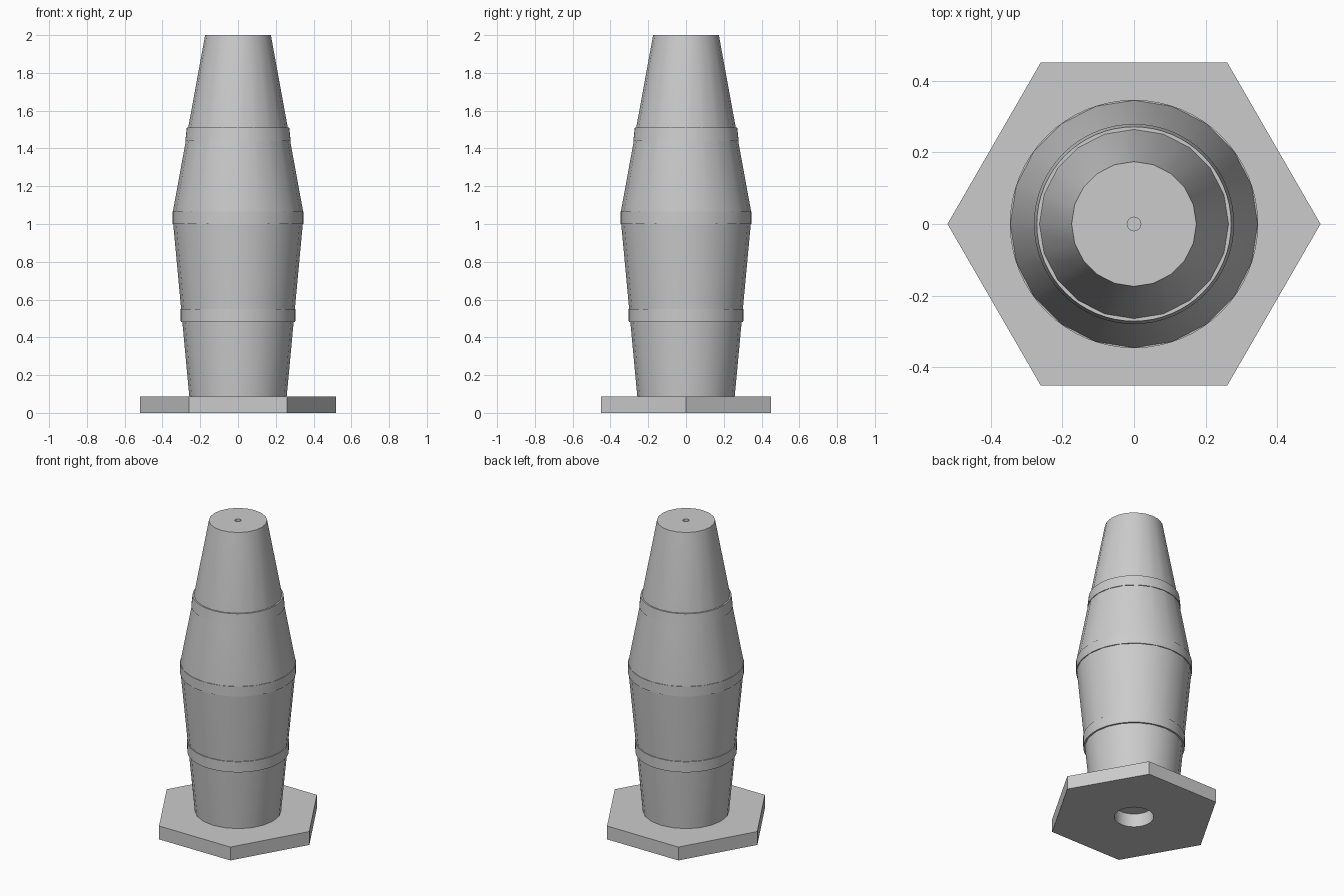
import bpy
import bmesh
import math

cube = bpy.data.objects.get("Cube")
if cube:
    bpy.data.objects.remove(cube, do_unlink=True)

grey = bpy.data.materials.new("plain_grey")
grey.use_nodes = True
colour = (0.6, 0.6, 0.6, 1)
grey.diffuse_color = colour
grey.node_tree.nodes["Principled BSDF"].inputs["Base Color"].default_value = colour


def lathe(name, profile, sides, smooth=True):
    """Turn a (radius, height) profile about z; zero radius closes an end."""
    bm = bmesh.new()
    rings = []
    for r, z in profile:
        if r == 0:
            rings.append([bm.verts.new((0, 0, z))] * sides)
        else:
            angles = [math.tau * i / sides for i in range(sides)]
            rings.append([bm.verts.new((r * math.cos(a), r * math.sin(a), z)) for a in angles])
    for low, high in zip(rings, rings[1:]):
        for i in range(sides):
            j = (i + 1) % sides
            corners = list(dict.fromkeys((low[i], low[j], high[j], high[i])))
            bm.faces.new(corners)
    bmesh.ops.recalc_face_normals(bm, faces=bm.faces)
    mesh = bpy.data.meshes.new(name)
    bm.to_mesh(mesh)
    bm.free()
    obj = bpy.data.objects.new(name, mesh)
    bpy.context.collection.objects.link(obj)
    mesh.materials.append(grey)
    bpy.ops.object.select_all(action='DESELECT')
    obj.select_set(True)
    bpy.context.view_layer.objects.active = obj
    if smooth:
        bpy.ops.object.shade_smooth_by_angle(angle=math.radians(30))
    return obj


BASE_TOP = 0.088

# Bulging twenty-sided body, with a small blind hole in the top
lower_body = lathe("lower_body", [(0, BASE_TOP), (0.258, BASE_TOP), (0.343, 1.0),
                                  (0.345, 1.03), (0, 1.03)], 20)
upper_body = lathe("upper_body", [(0, 1.03), (0.345, 1.03), (0.345, 1.065), (0.174, 2.0),
                                  (0.019, 2.0), (0.019, 1.95), (0, 1.95)], 20)

# Thin round bands hugging the body
bands = [("lower_band", 0.303, 0.48, 0.304, 0.55),
         ("middle_band", 0.346, 1.0, 0.346, 1.065),
         ("upper_band", 0.279, 1.44, 0.271, 1.51)]
for name, r1, z1, r2, z2 in bands:
    lathe(name, [(0, z1), (r1, z1), (r2, z2), (0, z2)], 64)

# Hexagonal foot with a round socket from below
foot = lathe("hexagonal_foot", [(0, 0), (0.52, 0), (0.52, BASE_TOP), (0, BASE_TOP)], 6, smooth=False)
cutter = lathe("socket_cutter", [(0, -0.1), (0.117, -0.1), (0.117, 0.2), (0, 0.2)], 48)
cutter.hide_render = True
socket = foot.modifiers.new("socket", 'BOOLEAN')
socket.operation = 'DIFFERENCE'
socket.solver = 'EXACT'
socket.object = cutter
bpy.context.view_layer.objects.active = foot
bpy.ops.object.modifier_apply(modifier=socket.name)
bpy.data.objects.remove(cutter, do_unlink=True)
